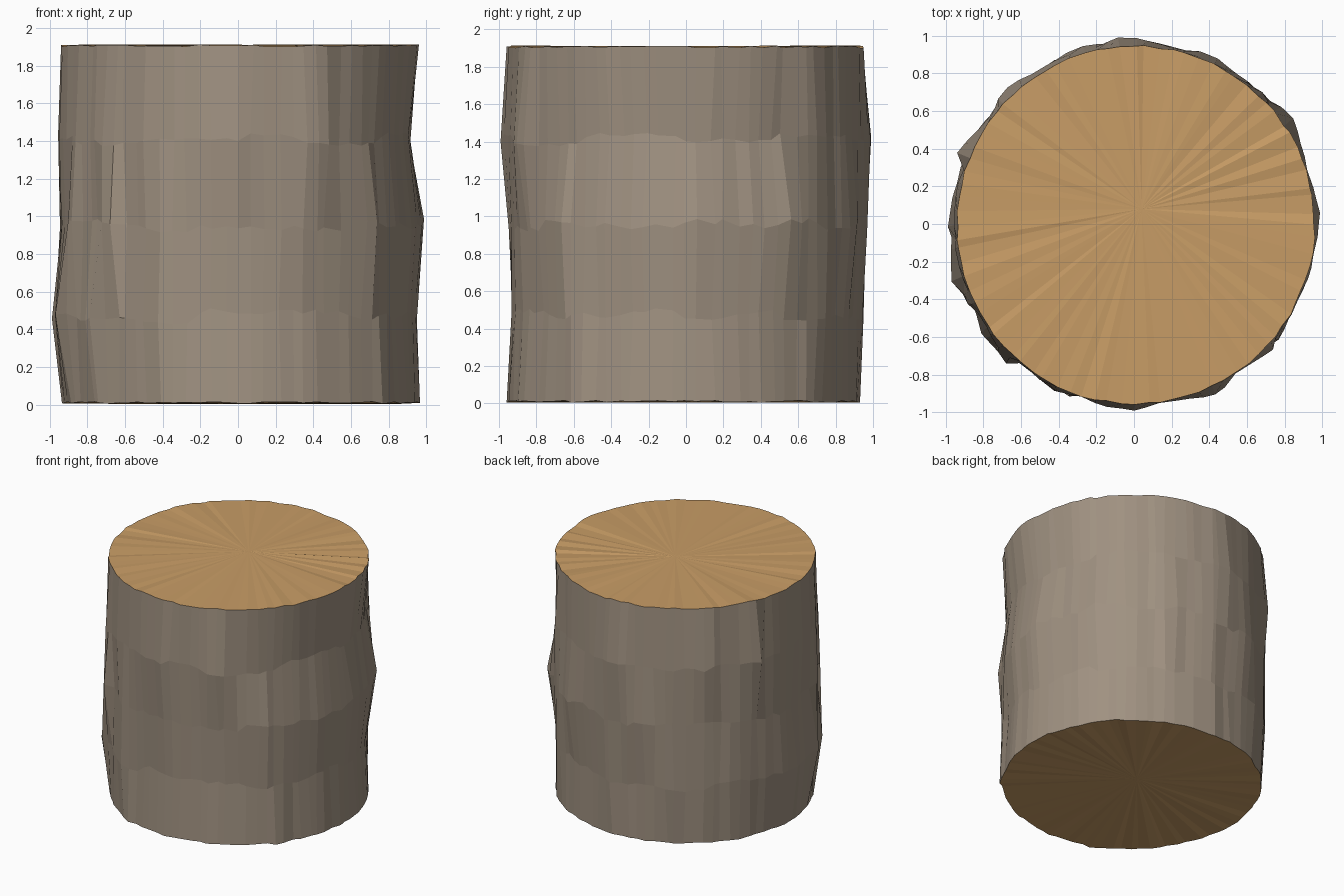
import bpy, bmesh, math, random

if "Cube" in bpy.data.objects:
    bpy.data.objects.remove(bpy.data.objects["Cube"])
random.seed(7)


def material(name, rgb):
    m = bpy.data.materials.new(name)
    m.diffuse_color = (*rgb, 1)
    m.use_nodes = True
    m.node_tree.nodes["Principled BSDF"].inputs["Base Color"].default_value = m.diffuse_color
    return m


BARK = material("grey brown bark", (0.35, 0.285, 0.22))
WOOD = material("cut wood", (0.58, 0.337, 0.133))

N = 84                      # columns round the log
# ring height and radius towards +x, +y, -x, -y
RINGS = [(0.01, (0.965, 0.93, 0.93, 0.955)),
         (0.47, (0.945, 0.93, 0.97, 0.93)),
         (0.95, (0.97, 0.965, 0.945, 0.945)),
         (1.41, (0.91, 0.965, 0.955, 0.965)),
         (1.907, (0.96, 0.945, 0.94, 0.955))]
# bark ridges: ring, angle, height, rise width, drop width (degrees)
RIDGES = [(1, 247, .06, 14, 3), (2, 247, .035, 12, 3), (0, 249, .025, 10, 3),
          (2, 227, .07, 10, 4), (1, 219, .05, 12, 5), (1, 199, .055, 14, 5),
          (1, 180, .02, 8, 6), (2, 206, .04, 10, 4), (3, 225, .02, 10, 5),
          (3, 270, .03, 16, 6), (3, 297, .05, 14, 9), (2, 318, .04, 14, 4),
          (1, 323, .04, 12, 4), (0, 323, .02, 10, 4), (2, 6, .025, 14, 3),
          (3, 48, .04, 14, 5), (2, 35, .05, 14, 9), (1, 50, .035, 14, 6),
          (3, 95, .035, 14, 6), (2, 66, .03, 10, 5), (3, 158, .06, 10, 4),
          (2, 152, .03, 12, 5), (3, 135, .03, 12, 5), (1, 117, .03, 12, 5),
          (2, 110, .025, 12, 4), (1, 90, .02, 12, 5)]


def radius(ring, deg):
    """Blend the four measured radii, then add the ridges."""
    q, t = divmod((deg % 360) / 90, 1)
    vals = RINGS[ring][1]
    t = t * t * (3 - 2 * t)
    r = vals[int(q) % 4] * (1 - t) + vals[(int(q) + 1) % 4] * t
    add = 0
    for k, a, h, rise, drop in RIDGES:
        if k == ring:
            d = (deg - a + 180) % 360 - 180
            f = 1 + d / rise if d < 0 else 1 - d / drop
            add = max(add, h * f)
    return r + add


bm = bmesh.new()
rows = []
shift = [random.uniform(-1.0, 1.0) for _ in range(N)]
for k, (z, _) in enumerate(RINGS):
    rim = k in (0, len(RINGS) - 1)
    row, step = [], 0
    for i in range(N):
        if i % 4 == 0:
            step = random.uniform(-0.03, 0.03)      # bark plates break unevenly
        deg = i * 360 / N + shift[i] + random.uniform(-0.6, 0.6)
        r = radius(k, deg) + random.uniform(-0.006, 0.006)
        a = math.radians(deg)
        x, y = r * math.cos(a), r * math.sin(a)
        dz = random.uniform(-0.006, 0.006) if rim else step + random.uniform(-0.015, 0.015)
        row.append(bm.verts.new((max(-1, min(1, x)), max(-1, min(1, y)), max(0, z + dz))))
    rows.append(row)

# bark sides
for lo, hi in zip(rows, rows[1:]):
    for i in range(N):
        j = (i + 1) % N
        bm.faces.new((lo[i], lo[j], hi[j], hi[i])).material_index = 0

# cut ends
for row, z, up in ((rows[0], 0.004, False), (rows[-1], 1.911, True)):
    c = bm.verts.new((0.04, 0.08, z))
    for i in range(N):
        a, b = row[i], row[(i + 1) % N]
        bm.faces.new((a, b, c) if up else (b, a, c)).material_index = 1

me = bpy.data.meshes.new("log")
bm.to_mesh(me)
bm.free()
me.materials.append(BARK)
me.materials.append(WOOD)
log = bpy.data.objects.new("log", me)
bpy.context.collection.objects.link(log)
